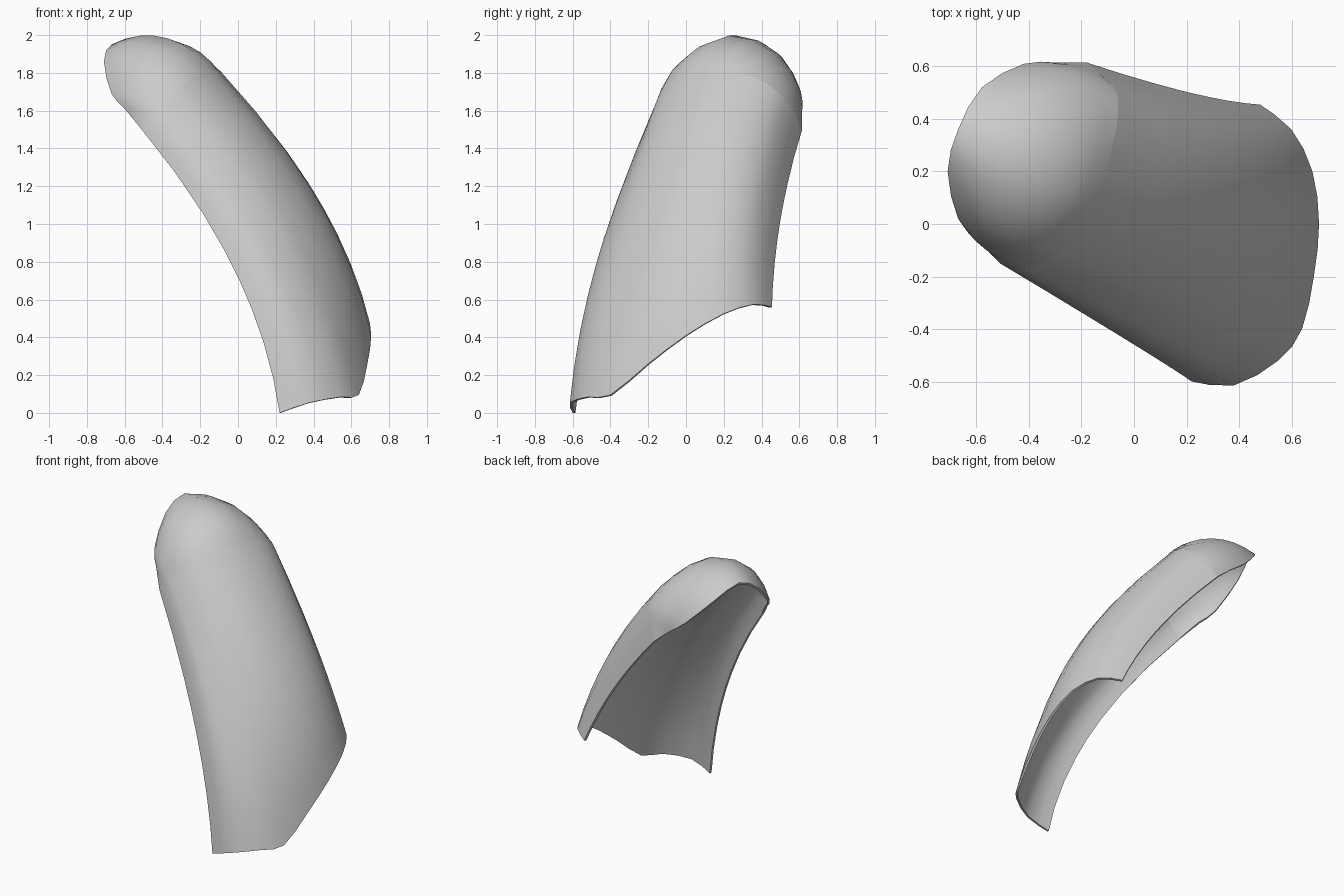
import bpy
import bmesh
import math
from mathutils import Vector

if "Cube" in bpy.data.objects:
    bpy.data.objects.remove(bpy.data.objects["Cube"], do_unlink=True)

grey = bpy.data.materials.new("light_grey")
grey.use_nodes = True
colour = (0.6, 0.6, 0.6, 1)
grey.diffuse_color = colour
grey.node_tree.nodes["Principled BSDF"].inputs["Base Color"].default_value = colour


def smooth_curve(points):
    """Put one rounded point between each pair of profile points."""
    p = [Vector(q) for q in points]
    out = []
    for i in range(len(p) - 1):
        a, b = p[i], p[i + 1]
        before = p[i - 1] if i else a
        after = p[i + 2] if i + 2 < len(p) else b
        out += [a, (a + b) * 0.5625 - (before + after) * 0.0625]
    return out + [p[-1]]


def make_sheet(name, rows):
    """Skin a list of rows, then thicken inwards."""
    bm = bmesh.new()
    grid = [[bm.verts.new(p) for p in row] for row in rows]
    for low, high in zip(grid, grid[1:]):
        for i in range(len(low) - 1):
            bm.faces.new((low[i], low[i + 1], high[i + 1], high[i]))
    bmesh.ops.remove_doubles(bm, verts=bm.verts, dist=0.001)
    mesh = bpy.data.meshes.new(name)
    bm.to_mesh(mesh)
    bm.free()
    mesh.materials.append(grey)
    obj = bpy.data.objects.new(name, mesh)
    bpy.context.collection.objects.link(obj)
    solid = obj.modifiers.new("thickness", "SOLIDIFY")
    solid.thickness = 0.015
    solid.offset = -1
    bpy.ops.object.select_all(action="DESELECT")
    obj.select_set(True)
    bpy.context.view_layer.objects.active = obj
    bpy.ops.object.modifier_apply(modifier=solid.name)
    bpy.ops.object.shade_smooth_by_angle(angle=math.radians(40))
    return obj


# Slanted lower edge, seam under the cap, and open edge of the cap
hem = smooth_curve([
    (.22, -.60, 0), (.38, -.615, .055), (.55, -.52, .085),
    (.64, -.40, .095), (.685, -.2, .26), (.705, 0, .41),
    (.68, .2, .525), (.60, .36, .575), (.48, .455, .56)])
seam = smooth_curve([
    (-.51, -.15, 1.5), (-.45, -.17, 1.58), (-.39, -.16, 1.64),
    (-.28, -.1, 1.74), (-.15, .08, 1.815), (-.085, .29, 1.80),
    (-.06, .43, 1.74), (-.08, .53, 1.65), (-.18, .615, 1.5)])
rim = smooth_curve([
    (-.51, -.15, 1.5), (-.60, -.06, 1.61), (-.67, .02, 1.69),
    (-.71, .2, 1.86), (-.67, .36, 1.95), (-.58, .52, 1.855),
    (-.42, .61, 1.69), (-.30, .615, 1.6), (-.18, .615, 1.5)])

# Long curved shell, bowed outwards between hem and seam
bow = Vector((.13, -.075, 0))
last = len(hem) - 1
body_rows = []
for t in (0, .12, .25, .37, .47, .57, .7, .85, 1):
    row = []
    for i, (a, b) in enumerate(zip(hem, seam)):
        strength = 1 - 0.55 * max(0, i / last - 0.6) / 0.4
        row.append(a.lerp(b, t) + bow * (4 * t * (1 - t) * strength))
    body_rows.append(row)
make_sheet("shell_body", body_rows)

# Rounded cap swept around its centre from the seam to the open edge
centre = Vector((-.35, .23, 1.5))
cap_rows = []
steps = 8
for k in range(steps + 1):
    t = k / steps
    row = []
    for a, b in zip(seam, rim):
        u, v = a - centre, b - centre
        radius = u.length * (1 - t) + v.length * t
        row.append(centre + u.normalized().slerp(v.normalized(), t) * radius
                   if (u - v).length > 0.001 else a.copy())
    cap_rows.append(row)
make_sheet("tip_cap", cap_rows)
